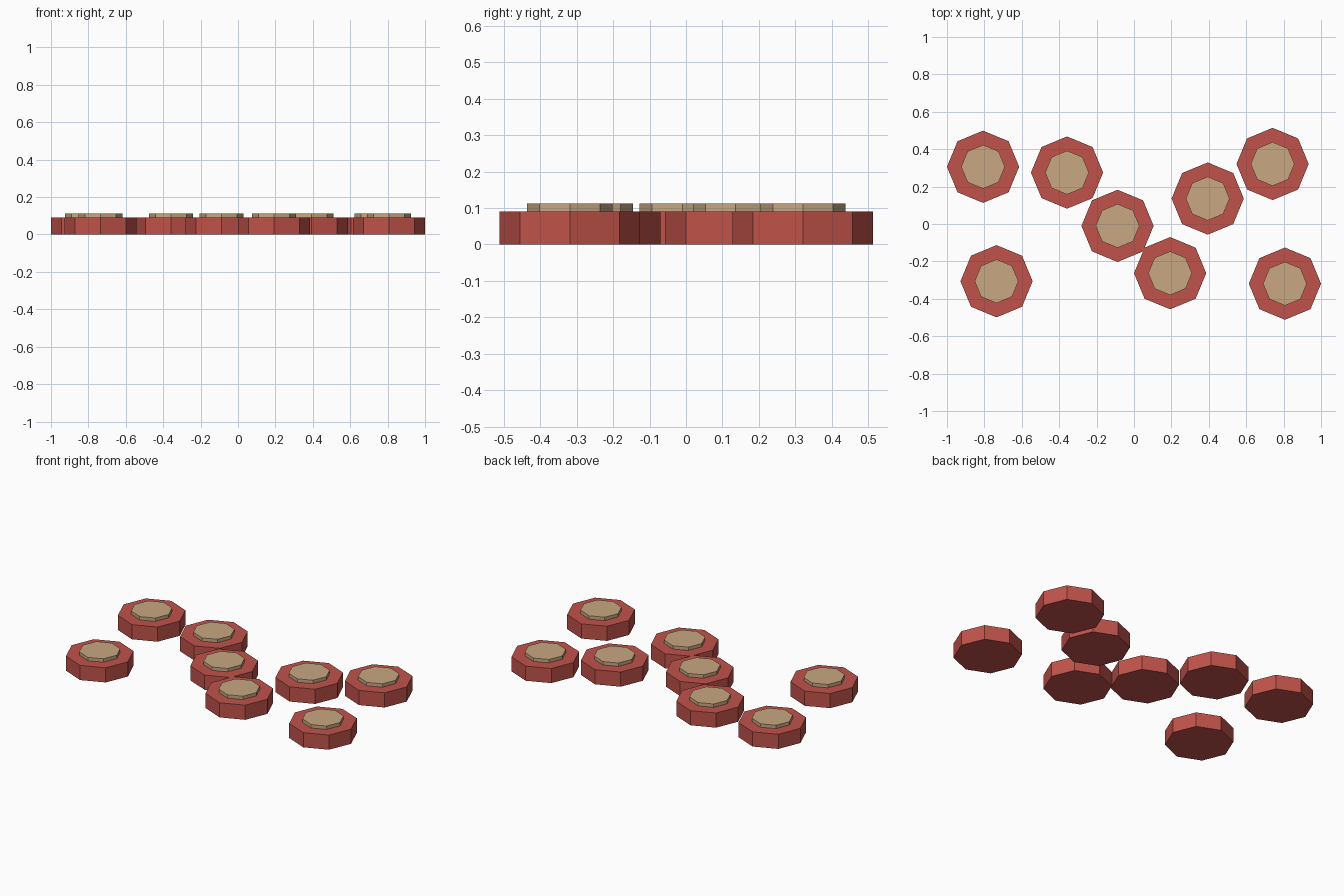
import bpy, bmesh, math
from mathutils import Matrix

if "Cube" in bpy.data.objects:
    bpy.data.objects.remove(bpy.data.objects["Cube"])


def make_mat(name, rgb):
    m = bpy.data.materials.new(name)
    m.diffuse_color = (*rgb, 1.0)
    m.use_nodes = True
    m.node_tree.nodes["Principled BSDF"].inputs["Base Color"].default_value = m.diffuse_color
    return m


RED = make_mat("brick red", (0.53, 0.085, 0.069))
TAN = make_mat("tan", (0.58, 0.39, 0.22))


def octagon(name, x, y, radius, z0, z1, mat):
    """Flat-sided eight-corner disc with a corner pointing along +x."""
    bm = bmesh.new()
    bmesh.ops.create_cone(bm, cap_ends=True, segments=8, radius1=radius,
                          radius2=radius, depth=z1 - z0,
                          matrix=Matrix.Translation((0, 0, (z0 + z1) / 2)))
    me = bpy.data.meshes.new(name)
    bm.to_mesh(me)
    bm.free()
    me.materials.append(mat)
    ob = bpy.data.objects.new(name, me)
    ob.location = (x, y, 0)
    bpy.context.collection.objects.link(ob)
    return ob


# Scattered disc centres
CENTRES = [(-0.807, 0.306), (-0.358, 0.275), (-0.088, -0.01), (0.193, -0.263),
           (0.394, 0.136), (0.741, 0.321), (-0.735, -0.306), (0.807, -0.319)]

for i, (x, y) in enumerate(CENTRES, 1):
    # Wide red base and the smaller tan cap on top
    octagon(f"disc_base_{i}", x, y, 0.193, 0.0, 0.091, RED)
    octagon(f"disc_cap_{i}", x, y, 0.117, 0.089, 0.112, TAN)
